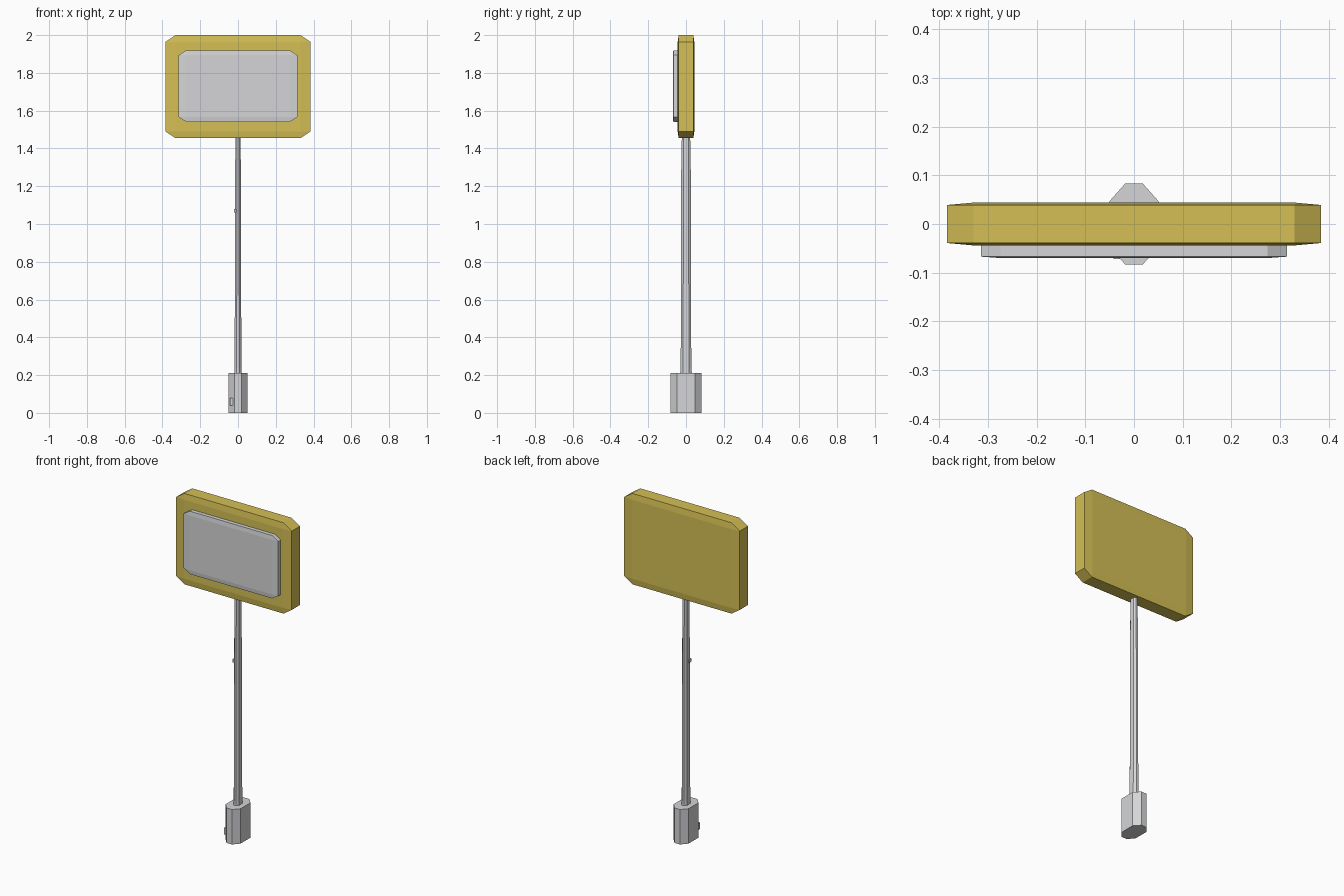
import bpy, bmesh

if "Cube" in bpy.data.objects:
    bpy.data.objects.remove(bpy.data.objects["Cube"], do_unlink=True)


def material(name, rgb):
    m = bpy.data.materials.new(name)
    m.use_nodes = True
    m.diffuse_color = (*rgb, 1)
    m.node_tree.nodes["Principled BSDF"].inputs["Base Color"].default_value = (*rgb, 1)
    return m


yellow = material("sign_yellow", (0.66, 0.52, 0.09))
grey = material("light_grey", (0.66, 0.665, 0.68))


def octagon(hx, hy, cx, cy):
    """Rectangle outline with corners cut by cx and cy."""
    return [(hx, cy - hy), (hx, hy - cy), (hx - cx, hy), (cx - hx, hy),
            (-hx, hy - cy), (-hx, cy - hy), (cx - hx, -hy), (hx - cx, -hy)]


def loft(name, rings, mat):
    """Skin a list of equal rings and cap both ends."""
    bm = bmesh.new()
    loops = [[bm.verts.new(p) for p in ring] for ring in rings]
    for a, b in zip(loops, loops[1:]):
        for i in range(len(a)):
            j = (i + 1) % len(a)
            bm.faces.new((a[i], a[j], b[j], b[i]))
    bm.faces.new(loops[0])
    bm.faces.new(loops[-1])
    bmesh.ops.remove_doubles(bm, verts=bm.verts, dist=1e-5)
    bmesh.ops.recalc_face_normals(bm, faces=bm.faces)
    mesh = bpy.data.meshes.new(name)
    bm.to_mesh(mesh)
    bm.free()
    mesh.materials.append(mat)
    obj = bpy.data.objects.new(name, mesh)
    bpy.context.collection.objects.link(obj)
    return obj


def plate(name, hx, hz, cx, cz, zc, layers, mat):
    """Upright plate; each layer is (y, inset?) and inset layers are plain rectangles."""
    rings = []
    for y, inset in layers:
        o = octagon(hx - cx, hz - cz, 0, 0) if inset else octagon(hx, hz, cx, cz)
        rings.append([(x, y, zc + z) for x, z in o])
    return loft(name, rings, mat)


def column(name, sections, mat):
    """Vertical octagonal column; sections are (z, hx, hy, cx, cy)."""
    return loft(name, [[(x, y, z) for x, y in octagon(*s)] for z, *s in sections], mat)


def box(name, lo, hi, mat):
    rings = [[(lo[0], lo[1], z), (hi[0], lo[1], z), (hi[0], hi[1], z), (lo[0], hi[1], z)]
             for z in (lo[2], hi[2])]
    return loft(name, rings, mat)


# Sign board with softly raised front and back faces
plate("sign_board", 0.384, 0.273, 0.054, 0.036, 1.727,
      [(-0.044, True), (-0.039, False), (0.039, False), (0.044, True)], yellow)

# Panel on the front of the board
plate("front_panel", 0.314, 0.189, 0.04, 0.025, 1.73,
      [(-0.07, True), (-0.067, False), (-0.035, False)], grey)

# Tapered pole and its footing
column("pole", [(0.2, 0.019, 0.032, 0.012, 0.015), (0.24, 0.018, 0.028, 0.011, 0.013),
                (1.24, 0.015, 0.026, 0.009, 0.012), (1.47, 0.014, 0.022, 0.008, 0.01)], grey)
column("footing", [(0, 0.05, 0.083, 0.032, 0.036), (0.21, 0.05, 0.083, 0.032, 0.036)], grey)

# Small fittings on the footing and the pole
box("footing_latch", (-0.042, -0.072, 0.04), (-0.027, -0.05, 0.08), grey)
box("pole_clip", (-0.021, -0.02, 1.06), (-0.008, 0, 1.08), grey)
